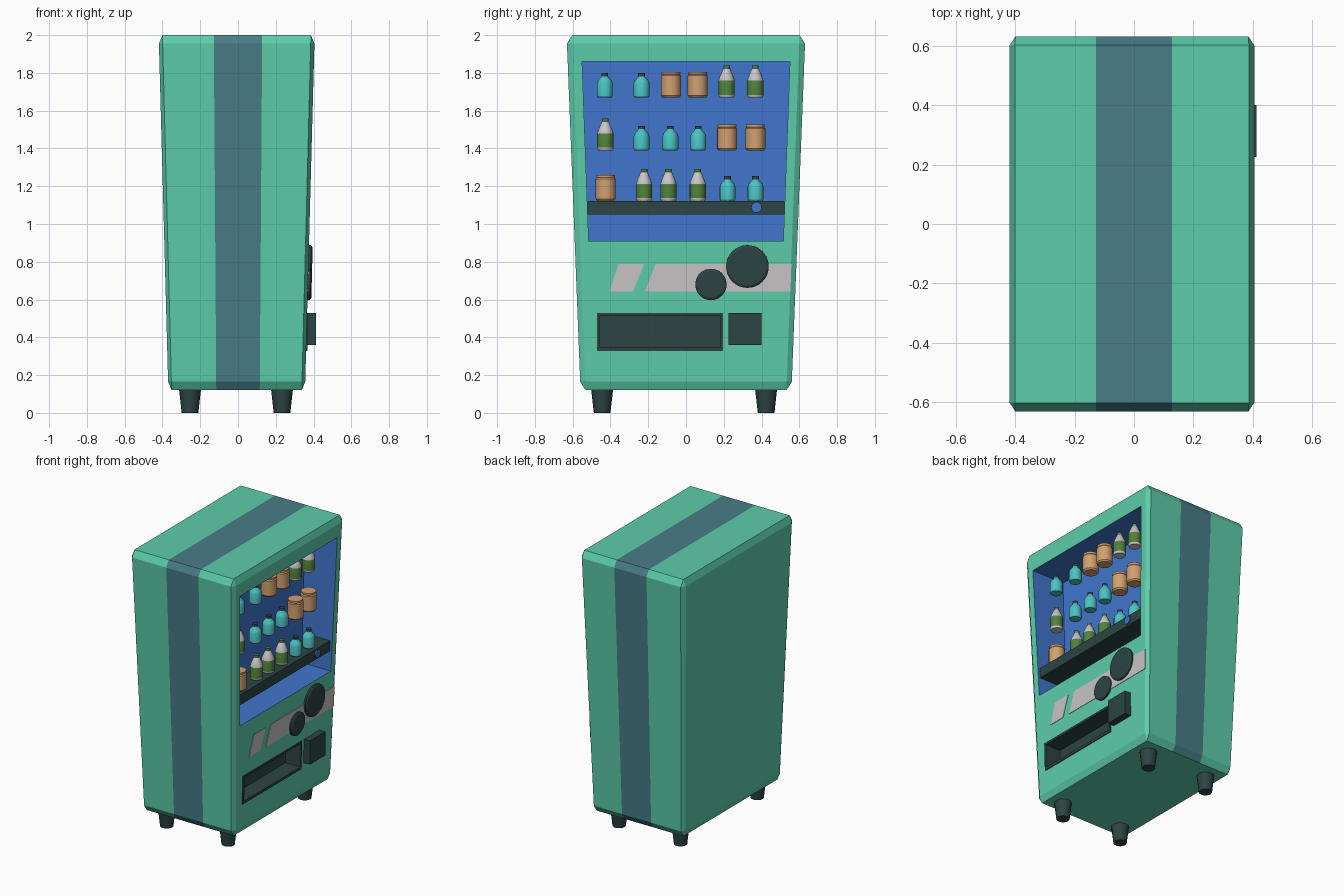
import bpy, bmesh, math
from mathutils import Matrix, Vector

if "Cube" in bpy.data.objects:
    bpy.data.objects.remove(bpy.data.objects["Cube"])

COLOURS = {
    "mint": (0.107, 0.61, 0.402), "slate_stripe": (0.065, 0.205, 0.242),
    "display_blue": (0.053, 0.181, 0.61), "dark_trim": (0.026, 0.058, 0.058),
    "tan_can": (0.645, 0.352, 0.162), "teal_bottle": (0.07, 0.546, 0.546),
    "label_green": (0.08, 0.223, 0.045), "pale_grey": (0.58, 0.56, 0.565),
}
NAMES = list(COLOURS)
MATS = []
for n, c in COLOURS.items():
    m = bpy.data.materials.new(n)
    m.diffuse_color = (*c, 1)
    m.use_nodes = True
    m.node_tree.nodes["Principled BSDF"].inputs["Base Color"].default_value = m.diffuse_color
    MATS.append(m)

CX = -0.007                                   # body centre in x


def half_x(z):
    return 0.363 + (z - 0.16) * 0.0271


def half_y(z):
    return 0.56 + (z - 0.16) * 0.0391


def face_x(z):
    """x of the sloping door panel at height z"""
    return CX + half_x(z)


def finish(name, bm, colour=None):
    bmesh.ops.recalc_face_normals(bm, faces=bm.faces)
    if colour:
        for f in bm.faces:
            f.material_index = NAMES.index(colour)
    mesh = bpy.data.meshes.new(name)
    bm.to_mesh(mesh)
    bm.free()
    for m in MATS:
        mesh.materials.append(m)
    return place(name, mesh)


def place(name, mesh, matrix=Matrix()):
    ob = bpy.data.objects.new(name, mesh)
    bpy.context.collection.objects.link(ob)
    ob.matrix_world = matrix
    return ob


def prism(name, yz, back, front, colour):
    """Extrude a y/z outline along x; back and front are functions of z."""
    bm = bmesh.new()
    a = [bm.verts.new((back(z), y, z)) for y, z in yz]
    b = [bm.verts.new((front(z), y, z)) for y, z in yz]
    bm.faces.new(a)
    bm.faces.new(b)
    for i in range(len(a)):
        j = (i + 1) % len(a)
        bm.faces.new((a[i], a[j], b[j], b[i]))
    return finish(name, bm, colour)


def rect(y0, y1, z0, z1):
    return [(y0, z0), (y1, z0), (y1, z1), (y0, z1)]


def plate(name, yz, height, colour):
    return prism(name, yz, lambda z: face_x(z) - 0.01, lambda z: face_x(z) + height, colour)


def lathe(name, rows, n=16):
    """Turn (radius, height, colour of the band above) rows around z."""
    bm = bmesh.new()
    rings = [[bm.verts.new((r * math.cos(2 * math.pi * i / n), r * math.sin(2 * math.pi * i / n), z))
              for i in range(n)] for r, z, _ in rows]
    for k in range(len(rows) - 1):
        for i in range(n):
            j = (i + 1) % n
            f = bm.faces.new((rings[k][i], rings[k][j], rings[k + 1][j], rings[k + 1][i]))
            f.material_index = NAMES.index(rows[k][2])
    for ring, row in ((rings[0], rows[0]), (rings[-1], rows[-1])):
        bm.faces.new(ring).material_index = NAMES.index(row[2])
    ob = finish(name, bm)
    bpy.ops.object.select_all(action='DESELECT')
    ob.select_set(True)
    bpy.context.view_layer.objects.active = ob
    bpy.ops.object.shade_smooth_by_angle(angle=math.radians(30))
    return ob


# Cabinet: chamfered cube, stretched and tapered towards the bottom
bm = bmesh.new()
bmesh.ops.create_cube(bm, size=1)
bmesh.ops.bevel(bm, geom=bm.edges[:], offset=0.024, segments=1, affect='EDGES')
for v in bm.verts:
    z = 0.12 + (v.co.z + 0.5) * 1.88
    v.co = Vector((CX + v.co.x * 2 * half_x(z), v.co.y * 2 * half_y(z), z))
# Stripe wrapping the sides and roof
for s in (-1, 1):
    bmesh.ops.bisect_plane(bm, geom=bm.verts[:] + bm.edges[:] + bm.faces[:],
                           plane_co=(s * 0.128, 0, 2), plane_no=(s, 0, -0.0069))
bm.normal_update()
for f in bm.faces:
    if abs(f.calc_center_median().x) < 0.08 and f.normal.z > -0.9:
        f.material_index = NAMES.index("slate_stripe")
cabinet = finish("cabinet", bm)

# Display and tray recesses cut into the door
window = [(-0.515, 0.91), (0.515, 0.91), (0.55, 1.86), (-0.55, 1.86)]
cutters = [
    prism("display_cutter", window, lambda z: 0.145, lambda z: 0.6, "display_blue"),
    prism("tray_cutter", rect(-0.455, 0.183, 0.347, 0.515), lambda z: 0.25, lambda z: 0.6, "dark_trim"),
]
bpy.context.view_layer.objects.active = cabinet
for cutter in cutters:
    cutter.hide_render = True
    mod = cabinet.modifiers.new("recess", 'BOOLEAN')
    mod.operation = 'DIFFERENCE'
    mod.solver = 'EXACT'
    mod.object = cutter
    bpy.ops.object.modifier_apply(modifier=mod.name)
for cutter in cutters:
    bpy.data.objects.remove(cutter)

# Tray frame
for name, box in {"top": (-0.47, 0.195, 0.515, 0.53), "bottom": (-0.47, 0.195, 0.328, 0.347),
                  "left": (-0.47, -0.455, 0.347, 0.515), "right": (0.183, 0.195, 0.347, 0.515)}.items():
    plate("tray_frame_" + name, rect(*box), 0.006, "dark_trim")

# Coin box
prism("coin_box", rect(0.225, 0.4, 0.36, 0.53), lambda z: 0.33, lambda z: 0.412, "dark_trim")

# Slanted pale bands
plate("short_band", [(-0.405, 0.643), (-0.28, 0.643), (-0.222, 0.787), (-0.357, 0.787)], 0.003, "pale_grey")
plate("long_band", [(-0.218, 0.643), (0.553, 0.643), (0.558, 0.787), (-0.162, 0.787)], 0.003, "pale_grey")

# Round dials on the door
for name, y, z, r in (("large_dial", 0.325, 0.775, 0.113), ("small_dial", 0.132, 0.68, 0.083)):
    d = "dark_trim"
    dial = lathe(name, [(r, -0.01, d), (r, 0.012, d), (r - 0.012, 0.02, d)], 32)
    dial.matrix_world = Matrix.Translation((face_x(z), y, z)) @ Matrix.Rotation(math.radians(91.5), 4, 'Y')

# Shelf with a round button
prism("shelf", rect(-0.521, 0.521, 1.05, 1.123), lambda z: 0.21, lambda z: 0.365, "dark_trim")
button = lathe("shelf_button", [(0.028, 0, "display_blue"), (0.028, 0.012, "display_blue")])
button.matrix_world = Matrix.Translation((0.362, 0.373, 1.088)) @ Matrix.Rotation(math.pi / 2, 4, 'Y')

# Drinks: one mesh per kind, repeated along three rows
T, G, W, D, C = "teal_bottle", "label_green", "pale_grey", "dark_trim", "tan_can"
drinks = {
    "T": ("small_bottle", [(0.037, 0, T), (0.042, 0.008, T), (0.042, 0.075, T), (0.036, 0.09, T),
                           (0.02, 0.107, T), (0.018, 0.112, D), (0.018, 0.13, D)]),
    "G": ("tall_bottle", [(0.038, 0, W), (0.043, 0.01, W), (0.043, 0.014, G), (0.043, 0.09, W),
                          (0.037, 0.108, W), (0.019, 0.15, W), (0.017, 0.152, G), (0.017, 0.168, G)]),
    "C": ("can", [(0.045, 0, C), (0.053, 0.01, C), (0.053, 0.115, C), (0.047, 0.122, C),
                  (0.05, 0.127, C), (0.05, 0.136, C)]),
}
rows = [
    (1.67, "TTCCGG", (-0.43, -0.235, -0.08, 0.062, 0.215, 0.367)),
    (1.39, "GTTTCC", (-0.427, -0.235, -0.083, 0.065, 0.217, 0.367)),
    (1.123, "CGGGTT", (-0.425, -0.222, -0.093, 0.062, 0.22, 0.368)),
]
meshes = {}
for z, kinds, ys in rows:
    for kind, y in zip(kinds, ys):
        name, profile = drinks[kind]
        spot = Matrix.Translation((0.303, y, z))
        if kind in meshes:
            place(name, meshes[kind], spot)
        else:
            ob = lathe(name, profile)
            ob.matrix_world = spot
            meshes[kind] = ob.data

# Four tapered feet
foot = None
for x in (-0.254, 0.233):
    for y in (-0.444, 0.424):
        spot = Matrix.Translation((x, y, 0))
        if foot:
            place("foot", foot.data, spot)
        else:
            foot = lathe("foot", [(0.044, 0, D), (0.058, 0.125, D)])
            foot.matrix_world = spot
